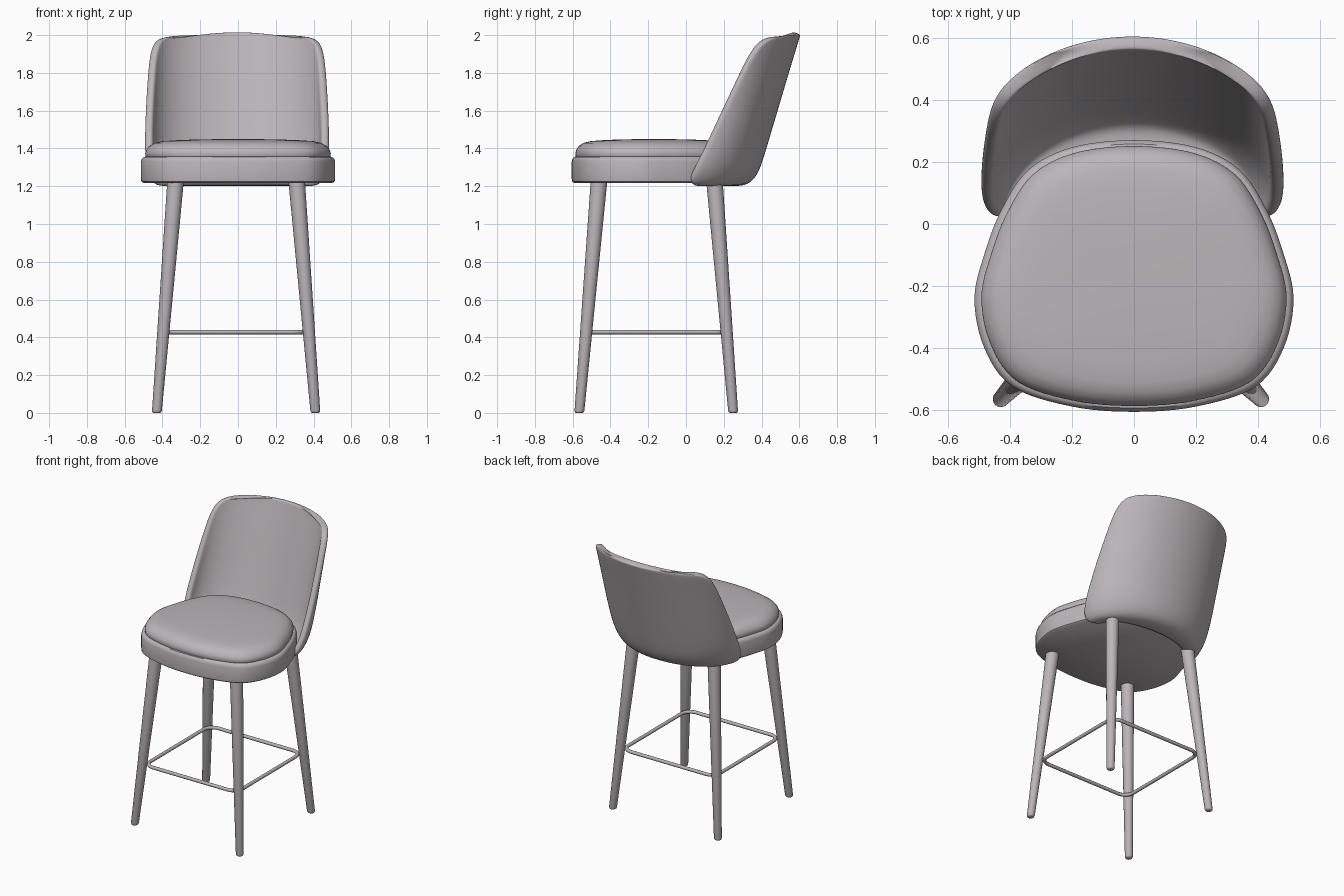
import bpy
import math
from mathutils import Vector

cube = bpy.data.objects.get("Cube")
if cube:
    bpy.data.objects.remove(cube, do_unlink=True)

# Single warm grey for every part
grey = bpy.data.materials.new("warm_grey")
grey.use_nodes = True
colour = (0.50, 0.465, 0.485, 1)
grey.diffuse_color = colour
grey.node_tree.nodes["Principled BSDF"].inputs["Base Color"].default_value = colour


def add_mesh(name, verts, faces, angle=40):
    mesh = bpy.data.meshes.new(name)
    mesh.from_pydata(verts, [], faces)
    mesh.materials.append(grey)
    obj = bpy.data.objects.new(name, mesh)
    bpy.context.collection.objects.link(obj)
    bpy.ops.object.select_all(action='DESELECT')
    obj.select_set(True)
    bpy.context.view_layer.objects.active = obj
    bpy.ops.object.shade_smooth_by_angle(angle=math.radians(angle))
    return obj


def loft(name, rings, closed_path=False, angle=40):
    """Skin a list of equal closed rings, capping the ends unless looped."""
    n, m = len(rings[0]), len(rings)
    verts = [v for ring in rings for v in ring]
    faces = []
    for i in range(m if closed_path else m - 1):
        a, b = i * n, (i + 1) % m * n
        for j in range(n):
            k = (j + 1) % n
            faces.append((a + j, a + k, b + k, b + j))
    if not closed_path:
        faces.append(tuple(reversed(range(n))))
        faces.append(tuple(range((m - 1) * n, m * n)))
    return add_mesh(name, verts, faces, angle)


def closed_spline(points, steps):
    """Smooth closed curve through the points."""
    out, n = [], len(points)
    for i in range(n):
        p0, p1, p2, p3 = (Vector(points[(i + k) % n]) for k in (-1, 0, 1, 2))
        for s in range(steps):
            t = s / steps
            out.append(0.5 * (2 * p1 + (p2 - p0) * t + (2 * p0 - 5 * p1 + 4 * p2 - p3) * t**2
                              + (3 * p1 - p0 - 3 * p2 + p3) * t**3))
    return out


# Seat outline: half profile from front to back, mirrored
half = [(0.2, -0.588), (0.39, -0.525), (0.482, -0.4), (0.514, -0.24),
        (0.48, -0.09), (0.425, 0.05), (0.34, 0.175), (0.2, 0.247)]
outline = closed_spline([(0, -0.605)] + half + [(0, 0.27)]
                        + [(-x, y) for x, y in reversed(half)], 6)
centre = Vector((0, -0.17))


def seat_rings(profile):
    rings = []
    for inset, z in profile:
        scale = 1 - inset / 0.46
        rings.append([(*(centre + (p - centre) * scale), z) for p in outline])
    return rings


loft("seat_base", seat_rings([(0.012, 1.218), (0.002, 1.226), (0, 1.24), (0, 1.33),
                              (0.004, 1.345), (0.013, 1.355), (0.026, 1.357)]))
loft("seat_cushion", seat_rings([(0.03, 1.34), (0.022, 1.36), (0.02, 1.375), (0.025, 1.392),
                                 (0.04, 1.413), (0.065, 1.429), (0.1, 1.438), (0.16, 1.443),
                                 (0.25, 1.447), (0.35, 1.449), (0.43, 1.45)]))

# Backrest shell: rows of (height, back y, front y, half width)
rows = [(1.203, 0.20, 0.07, 0.33), (1.198, 0.30, 0.03, 0.42), (1.225, 0.352, 0.02, 0.455),
        (1.28, 0.388, 0.04, 0.478), (1.35, 0.412, 0.075, 0.49), (1.48, 0.45, 0.138, 0.492),
        (1.62, 0.492, 0.206, 0.492), (1.75, 0.53, 0.272, 0.492), (1.85, 0.56, 0.322, 0.492),
        (1.915, 0.58, 0.363, 0.492), (1.962, 0.594, 0.405, 0.492),
        (1.992, 0.603, 0.465, 0.492), (2.004, 0.607, 0.565, 0.492)]
cols = 24
verts, faces = [], []
for z, back, front, width in rows:
    reach = back - front
    depth = reach if z < 1.3 else max(0.325, reach)
    end = math.acos(1 - reach / depth)
    for j in range(cols + 1):
        a = end * (2 * j / cols - 1)
        verts.append((width * math.sin(a) - 0.005, back - depth * (1 - math.cos(a)), z))
for i in range(len(rows) - 1):
    for j in range(cols):
        a, b = i * (cols + 1) + j, (i + 1) * (cols + 1) + j
        faces.append((a, b, b + 1, a + 1))
shell = add_mesh("backrest_shell", verts, faces, 180)
solid = shell.modifiers.new("thickness", 'SOLIDIFY')
solid.thickness = 0.045
solid.offset = -1
shell.modifiers.new("smooth", 'SUBSURF').levels = 2
shell.modifiers["smooth"].render_levels = 2


# Tapered, splayed legs with softened feet
def leg(name, side, foot_y, top_y):
    foot = Vector((side * 0.42 - 0.01, foot_y, 0))
    top = Vector((side * 0.32 - 0.01, top_y, 1.235))
    rings = []
    for z, r in ((0, 0.018), (0.004, 0.023), (0.012, 0.026), (1.235, 0.044)):
        c = foot.lerp(top, z / 1.235)
        rings.append([(c.x + r * math.cos(t), c.y + r * math.sin(t), z)
                      for t in (math.tau * k / 24 for k in range(24))])
    loft(name, rings, angle=50)


for label, side in (("left", 1), ("right", -1)):
    leg("front_leg_" + label, side, -0.565, -0.46)
    leg("rear_leg_" + label, side, 0.25, 0.15)

# Rounded rectangular footrest ring, swept from a round section
rod, corner, half_x, half_y = 0.012, 0.07, 0.368, 0.372
mid = Vector((-0.01, -0.156, 0.428))
rings = []
for q, (sx, sy) in enumerate(((1, 1), (-1, 1), (-1, -1), (1, -1))):
    for s in range(9):
        a = math.pi / 2 * (q + s / 8)
        out = Vector((math.cos(a), math.sin(a), 0))
        c = mid + Vector((sx * (half_x - corner), sy * (half_y - corner), 0)) + out * corner
        rings.append([c + rod * (out * math.cos(t) + Vector((0, 0, math.sin(t))))
                      for t in (-math.tau * k / 12 for k in range(12))])
loft("footrest_ring", rings, closed_path=True, angle=60)
